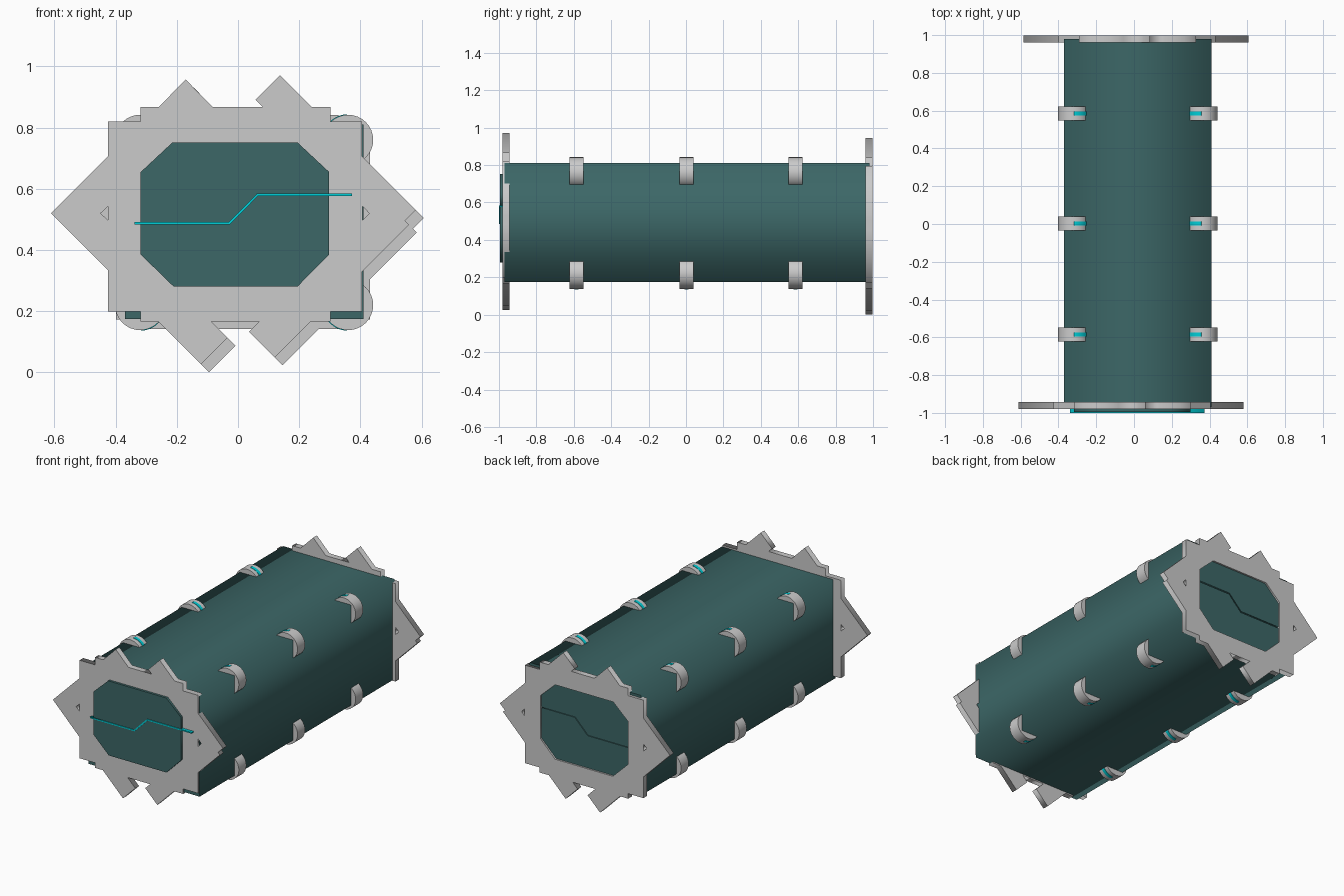
import bpy
from math import sin, cos, pi, radians

if "Cube" in bpy.data.objects:
    bpy.data.objects.remove(bpy.data.objects["Cube"])


def material(name, color):
    m = bpy.data.materials.new(name)
    m.diffuse_color = (*color, 1)
    m.use_nodes = True
    m.node_tree.nodes["Principled BSDF"].inputs["Base Color"].default_value = m.diffuse_color
    return m


TEAL = material("dark_teal", (0.045, 0.135, 0.135))
CYAN = material("cyan_light", (0.0, 0.62, 0.68))


def slab(name, loops, y0, y1, mat=None, off=(0, 0)):
    """Extrude a front-view (x, z) outline with holes from y0 to y1."""
    cu = bpy.data.curves.new(name, 'CURVE')
    cu.dimensions = '2D'
    cu.fill_mode = 'BOTH'
    cu.extrude = (y1 - y0) / 2
    for loop in loops:
        sp = cu.splines.new('POLY')
        sp.points.add(len(loop) - 1)
        for p, (x, z) in zip(sp.points, loop):
            p.co = (x + off[0], z + off[1], 0, 1)
        sp.use_cyclic_u = True
    tmp = bpy.data.objects.new(name + "_tmp", cu)
    bpy.context.collection.objects.link(tmp)
    dg = bpy.context.evaluated_depsgraph_get()
    me = bpy.data.meshes.new_from_object(tmp.evaluated_get(dg))
    bpy.data.objects.remove(tmp)
    me.materials.clear()
    if mat:
        me.materials.append(mat)
    ob = bpy.data.objects.new(name, me)
    ob.rotation_euler = (pi / 2, 0, 0)
    ob.location.y = (y0 + y1) / 2
    bpy.context.collection.objects.link(ob)
    return ob


# Main container body
X0, X1, Z0, Z1 = -0.37, 0.41, 0.175, 0.81
slab("container_body", [[(X0, Z0), (X1, Z0), (X1, Z1), (X0, Z1)]], -0.97, 0.98, TEAL)

# End frame outline: stepped block, side diamonds and diagonal tabs
outline = [
    (-0.425, 0.82), (-0.318, 0.82), (-0.318, 0.867), (-0.26, 0.867),
    (-0.171, 0.957), (-0.082, 0.867), (0.081, 0.867), (0.057, 0.891),
    (0.137, 0.971), (0.241, 0.867), (0.302, 0.867), (0.302, 0.82),
    (0.406, 0.82), (0.406, 0.706), (0.581, 0.531), (0.546, 0.496),
    (0.559, 0.483), (0.406, 0.33), (0.406, 0.199), (0.302, 0.199),
    (0.302, 0.167), (0.238, 0.167), (0.12, 0.049), (0.036, 0.133),
    (0.070, 0.167), (-0.088, 0.167), (-0.034, 0.113), (-0.121, 0.026),
    (-0.262, 0.167), (-0.318, 0.167), (-0.318, 0.199), (-0.425, 0.199),
    (-0.425, 0.333), (-0.612, 0.52), (-0.425, 0.707)]
opening = [(-0.214, 0.752), (0.194, 0.752), (0.298, 0.655), (0.298, 0.385),
           (0.194, 0.28), (-0.21, 0.28), (-0.318, 0.385), (-0.318, 0.655)]
hole_left = [(-0.449, 0.52), (-0.425, 0.543), (-0.425, 0.497)]
hole_right = [(0.429, 0.52), (0.407, 0.543), (0.407, 0.497)]


def seam(d, xa, xb):
    """Stepped seam line across the end panel, shifted by d."""
    s = -0.4 * d
    return [(xa, 0.488 + d), (-0.028 + s, 0.488 + d), (0.063 + s, 0.58 + d), (xb, 0.58 + d)]


G = 0.004
upper = seam(G, -0.318, 0.298) + [opening[i] for i in (2, 1, 0, 7)]
lower = seam(-G, -0.318, 0.298) + [opening[i] for i in (3, 4, 5, 6)]

# Each end: frame plus two panel halves; the rear frame sits slightly shifted
for end, f0, f1, p0, p1, off in (
        ("front", -0.98, -0.943, -0.995, -0.965, (0, 0)),
        ("back", 0.96, 0.997, 0.97, 0.986, (0.026, -0.026))):
    slab(end + "_frame", [outline, opening, hole_left, hole_right], f0, f1, None, off)
    slab(end + "_panel_upper", [upper], p0, p1, TEAL, off)
    slab(end + "_panel_lower", [lower], p0, p1, TEAL, off)

# Glowing strip in the front seam
slab("front_seam_strip",
     [seam(-G, -0.338, 0.373) + seam(G, -0.338, 0.373)[::-1]], -1.0, -0.975, CYAN)

# Round corner clips with a light strip on the inward side
R = 0.082
for y in (-0.585, 0.003, 0.585):
    for side, cx, sx in (("left", -0.32, -1), ("right", 0.36, 1)):
        for level, cz, sz in (("lower", 0.22, -1), ("upper", 0.76, 1)):
            name = f"{level}_{side}_clip"
            bpy.ops.mesh.primitive_cylinder_add(
                vertices=32, radius=R, depth=0.075,
                location=(cx, y, cz), rotation=(pi / 2, 0, 0))
            bpy.context.object.name = name
            bpy.ops.object.shade_smooth_by_angle()
            # light strip runs from the clip's crown to its inner end
            inner = 1 if side == "left" else -1
            angles = [radians(88 - 55 * i / 8) for i in range(9)]
            arc = [(cx + inner * (R + 0.002) * cos(a), cz + sz * (R + 0.002) * sin(a))
                   for a in angles]
            slab(name + "_light", [[(cx, cz)] + arc], y - 0.01, y + 0.01, CYAN)
